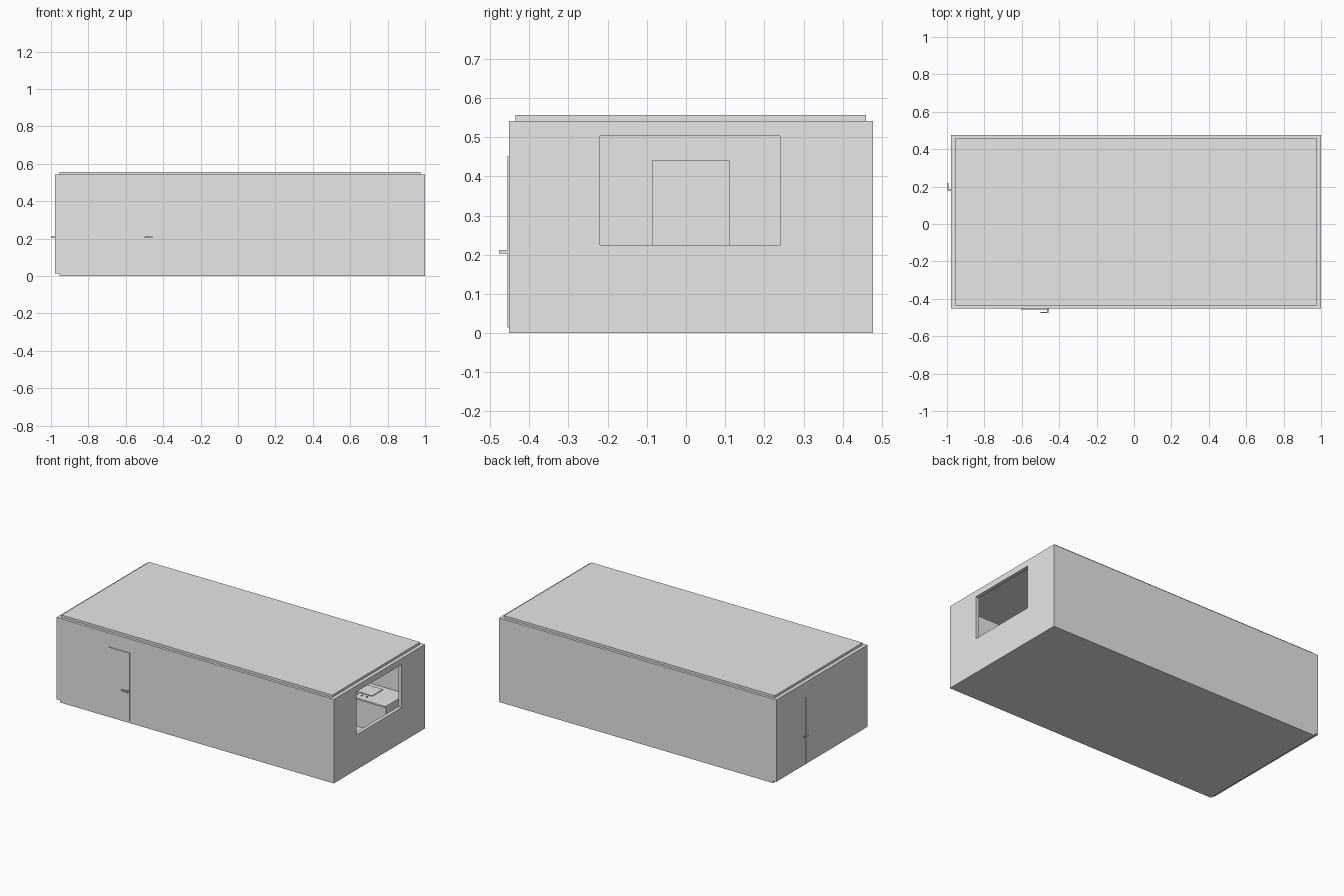
import bpy

if "Cube" in bpy.data.objects:
    bpy.data.objects.remove(bpy.data.objects["Cube"])

grey = bpy.data.materials.new("light grey")
grey.diffuse_color = (0.8, 0.8, 0.8, 1)
grey.use_nodes = True
grey.node_tree.nodes["Principled BSDF"].inputs["Base Color"].default_value = grey.diffuse_color

X0, X1 = -0.978, 1.0      # outer shell
Y0, Y1 = -0.452, 0.477
ZF, ZT = 0.014, 0.542     # floor top, wall top
T = 0.023                 # wall thickness


def box(name, x, y, z):
    """Axis-aligned box from (min, max) pairs."""
    v = [(a, b, c) for a in x for b in y for c in z]
    f = [(0, 1, 3, 2), (4, 6, 7, 5), (0, 4, 5, 1), (2, 3, 7, 6), (0, 2, 6, 4), (1, 5, 7, 3)]
    me = bpy.data.meshes.new(name)
    me.from_pydata(v, [], f)
    me.materials.append(grey)
    ob = bpy.data.objects.new(name, me)
    bpy.context.collection.objects.link(ob)
    return ob


def cut(ob, name, x, y, z):
    """Cut a rectangular opening."""
    tool = box(name, x, y, z)
    tool.hide_render = True
    tool.hide_viewport = True
    m = ob.modifiers.new("opening", 'BOOLEAN')
    m.operation = 'DIFFERENCE'
    m.solver = 'EXACT'
    m.object = tool


# Floor and roof slabs
box("floor", (X0 + T, X1), (Y0, Y1), (0, ZF))
box("roof", (X0 + T, X1 - T), (Y0 + 0.017, Y1 - 0.017), (ZT - 0.002, 0.557))

# Outer walls
box("front_wall", (X0, X1), (Y0, Y0 + T), (ZF, ZT))
box("back_wall", (X0, X1), (Y1 - T, Y1), (ZF, ZT))
box("left_wall", (X0, X0 + T), (Y0 + T, Y1 - T), (ZF, ZT))
right = box("right_wall", (X1 - T, X1), (Y0 + T, Y1 - T), (ZF, ZT))
cut(right, "window_cutter", (X1 - 0.1, X1 + 0.1), (-0.22, 0.24), (0.225, 0.503))

# Inner partition with a centred doorway
part = box("partition_wall", (0.0, T), (Y0 + T, Y1 - T), (ZF, ZT))
cut(part, "doorway_cutter", (-0.1, 0.1), (-0.086, 0.11), (0.0, 0.44))

# Worktop along the back wall with a hob and knobs
box("counter", (0.35, 0.88), (0.25, Y1 - T), (ZF, 0.19))
box("counter_top", (0.35, 0.884), (0.242, Y1 - T), (0.19, 0.2))
box("hob", (0.6, 0.74), (0.31, 0.42), (0.2, 0.205))
for i in range(4):
    x = 0.615 + i * 0.034
    box("hob_knob", (x, x + 0.008), (0.28, 0.288), (0.2, 0.205))

# Front door with lever handle
box("front_door", (-0.605, -0.455), (Y0 - 0.004, Y0 + 0.002), (ZF, 0.452))
box("front_handle_stem", (-0.466, -0.458), (-0.477, Y0), (0.203, 0.212))
box("front_handle_lever", (-0.5, -0.458), (-0.477, -0.47), (0.203, 0.212))

# Left door with lever handle
box("left_door", (X0 - 0.001, X0 + 0.002), (0.172, 0.178), (ZF, 0.44))
box("left_handle_stem", (-1.0, X0), (0.178, 0.186), (0.203, 0.212))
box("left_handle_lever", (-1.0, -0.993), (0.178, 0.22), (0.203, 0.212))
